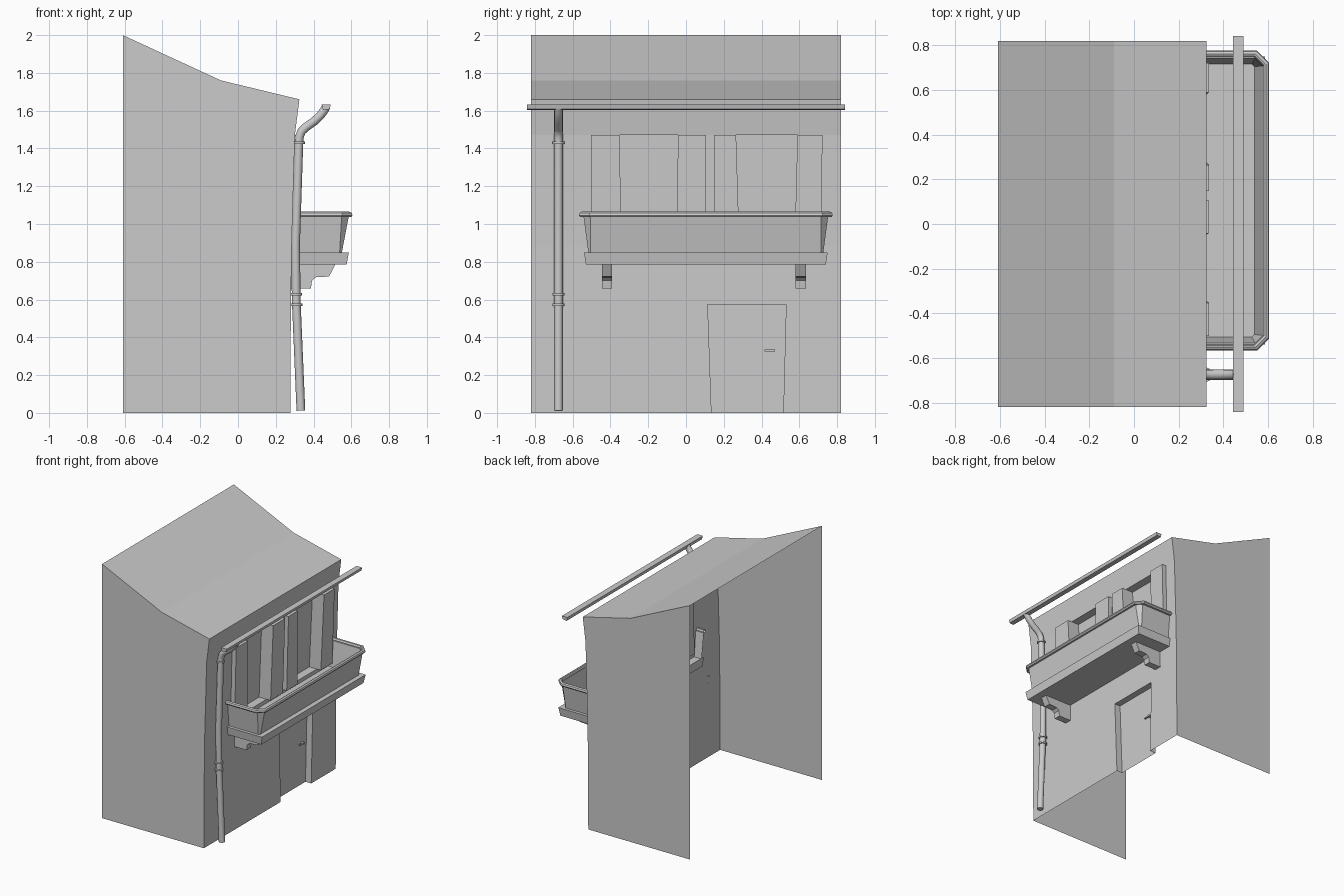
import bpy, bmesh, math
from mathutils import Vector

if "Cube" in bpy.data.objects:
    bpy.data.objects.remove(bpy.data.objects["Cube"])


def finish(name, bm, smooth=False, fix=True):
    bmesh.ops.remove_doubles(bm, verts=bm.verts, dist=1e-5)
    if fix:
        bmesh.ops.recalc_face_normals(bm, faces=bm.faces)
    me = bpy.data.meshes.new(name)
    bm.to_mesh(me)
    bm.free()
    ob = bpy.data.objects.new(name, me)
    bpy.context.collection.objects.link(ob)
    if smooth:
        bpy.ops.object.select_all(action='DESELECT')
        ob.select_set(True)
        bpy.context.view_layer.objects.active = ob
        bpy.ops.object.shade_smooth_by_angle(angle=math.radians(50))
    return ob


def face(bm, pts):
    bm.faces.new([bm.verts.new(p) for p in pts])


def loft(name, rings, closed=True, caps=True, loop=False, smooth=False):
    """Skin a list of equal-length rings of points."""
    bm = bmesh.new()
    rows = [[bm.verts.new(p) for p in r] for r in rings]
    n = len(rows[0])
    pairs = list(zip(rows, rows[1:])) + ([(rows[-1], rows[0])] if loop else [])
    for a, b in pairs:
        for i in range(n if closed else n - 1):
            j = (i + 1) % n
            bm.faces.new((a[i], a[j], b[j], b[i]))
    if caps:
        bm.faces.new(rows[0][::-1])
        bm.faces.new(rows[-1])
    return finish(name, bm, smooth)


def prism(name, profile, y0, y1):
    return loft(name, [[(x, y, z) for x, z in profile] for y in (y0, y1)])


def tube(name, path, y, r, sides=12):
    """Round pipe following a path in the xz plane."""
    p = [Vector((x, y, z)) for x, z in path]
    rings = []
    for i, c in enumerate(p):
        t = (p[min(i + 1, len(p) - 1)] - p[max(i - 1, 0)]).normalized()
        side = Vector((0, 1, 0))
        up = t.cross(side)
        rings.append([c + r * (math.cos(a) * side + math.sin(a) * up)
                      for a in (math.tau * k / sides for k in range(sides))])
    return loft(name, rings, smooth=True)


# Leaning street wall: x as a function of height
WALL = [(0.0, .277), (.575, .280), (.88, .284), (1.47, .301), (1.66, .325)]
HW = .82


def wall_x(z):
    for (z0, x0), (z1, x1) in zip(WALL, WALL[1:]):
        if z <= z1:
            return x0 + (x1 - x0) * (z - z0) / (z1 - z0)
    return WALL[-1][1]


# House shell: roof, two end walls and street wall with recesses, open at back and bottom
ROOF = [(.325, 1.66), (-.09, 1.76), (-.61, 2.0)]
bm = bmesh.new()
for (xa, za), (xb, zb) in zip(ROOF, ROOF[1:]):
    face(bm, [(xa, -HW, za), (xa, HW, za), (xb, HW, zb), (xb, -HW, zb)])
outline = [(x, z) for z, x in WALL] + ROOF[1:] + [(-.61, 0)]
face(bm, [(x, -HW, z) for x, z in outline])
face(bm, [(x, HW, z) for x, z in reversed(outline)])

# Openings per wall row: (left bottom, left top, right bottom, right top, depth)
HOLES = {0: [(.135, .115, .515, .53, .05)],
         2: [(-.34, -.353, -.05, -.042, .065), (.283, .265, .575, .59, .065)]}
for row, ((z0, x0), (z1, x1)) in enumerate(zip(WALL, WALL[1:])):
    bot, top = -HW, -HW
    for lb, lt, rb, rt, d in HOLES.get(row, []):
        face(bm, [(x0, bot, z0), (x0, lb, z0), (x1, lt, z1), (x1, top, z1)])
        o = [(x0, lb, z0), (x0, rb, z0), (x1, rt, z1), (x1, lt, z1)]
        q = [(x - d, y, z) for x, y, z in o]
        face(bm, q)
        for i in range(4):
            j = (i + 1) % 4
            if row or i:
                face(bm, [o[i], o[j], q[j], q[i]])
        bot, top = rb, rt
    face(bm, [(x0, bot, z0), (x0, HW, z0), (x1, HW, z1), (x1, top, z1)])
finish("house_shell", bm, fix=False)

# Window shutters, slightly tapered: (left bottom, left top, right bottom, right top)
for k, (lb, lt, rb, rt) in enumerate([(-.498, -.503, -.34, -.353), (-.05, -.042, .103, .106),
                                      (.15, .148, .283, .265), (.575, .59, .718, .722)]):
    rings = []
    for z, l, r in ((.88, lb, rb), (1.47, lt, rt)):
        x = wall_x(z)
        rings.append([(x - .01, l, z), (x + .035, l, z), (x + .035, r, z), (x - .01, r, z)])
    loft(f"shutter_{k + 1}", rings)

# Door handle
prism("door_handle", [(.24, .326), (.25, .326), (.25, .335), (.24, .335)], .415, .472)
tube("door_handle_stem", [(.226, .33), (.253, .33)], .463, .009, 8)

# Planter box
YC, BACK = .105, .225


def u_ring(xf, half, c, z):
    """Open U around the planter, with chamfered corners."""
    right = [(BACK, half), (xf - c, half), (xf, half - c)]
    return ([(x, YC - h, z) for x, h in right] + [(x, YC + h, z) for x, h in reversed(right)])


loft("planter_walls", [u_ring(.55, .622, .012, .85), u_ring(.587, .648, .038, 1.045),
                       u_ring(.577, .638, .034, 1.045), u_ring(.54, .612, .012, .85)],
     closed=False, caps=False, loop=True)
RIM = [(.012, 1.036), (.019, 1.046), (.015, 1.059), (.004, 1.065),
       (-.004, 1.062), (-.008, 1.05), (-.004, 1.036)]
loft("planter_rim", [u_ring(.587 + o, .653 + o, .045 + o * .5, z) for o, z in RIM],
     closed=False, caps=False, loop=True)


def slab_ring(xf, half, z):
    return [(BACK, YC - half, z), (xf, YC - half, z), (xf, YC + half, z), (BACK, YC + half, z)]


loft("planter_base", [slab_ring(.575, .635, .785), slab_ring(.587, .645, .85)])

# Stepped brackets under the planter
BRACKET = [(.275, .785), (.515, .785), (.482, .722), (.412, .718), (.392, .70), (.386, .658), (.275, .658)]
for k, y in enumerate((-.418, .608)):
    prism(f"planter_bracket_{k + 1}", BRACKET, y - .027, y + .027)

# Gutter and drainpipe with clamps
prism("gutter", [(.443, 1.632), (.491, 1.632), (.485, 1.608), (.45, 1.604)], -.842, .842)
PY = -.675
tube("drainpipe", [(.333, .012), (.308, .6), (.305, .9), (.322, 1.42), (.325, 1.46), (.336, 1.49),
                   (.36, 1.513), (.405, 1.545), (.436, 1.575), (.455, 1.6), (.467, 1.622)], PY, .023)
for k, (x, z) in enumerate([(.309, .573), (.307, .628), (.322, 1.43)]):
    tube(f"pipe_clamp_{k + 1}", [(x, z - .006), (x, z + .006)], PY, .032)
